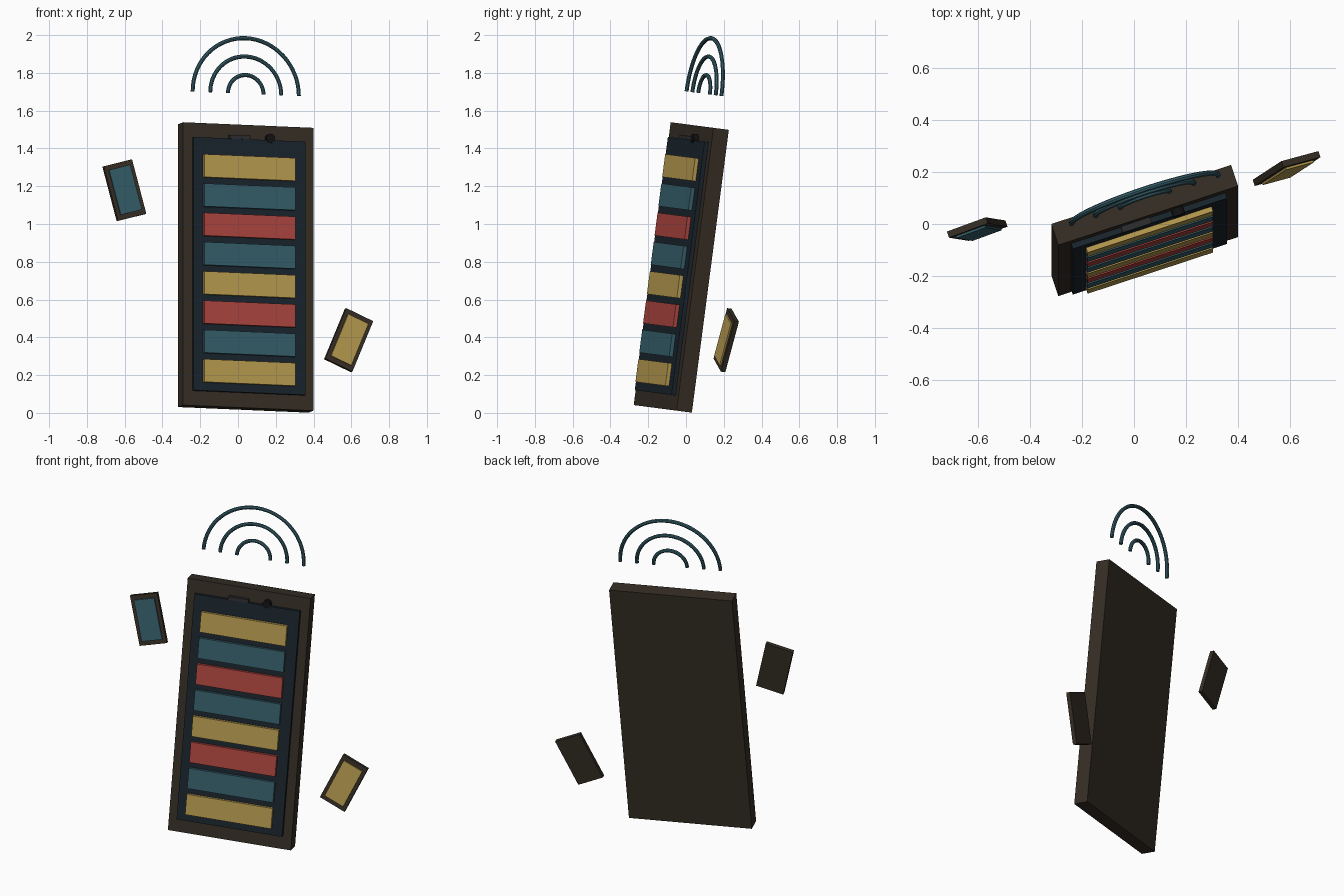
import bpy
from math import pi, cos, sin
from mathutils import Matrix, Vector

if "Cube" in bpy.data.objects:
    bpy.data.objects.remove(bpy.data.objects["Cube"])

# Whole model is posed by one tilted frame: local x = width, y = depth, z = height
POSE = (Matrix.Translation((0.041, -0.025, 0.77))
        @ Matrix.Rotation(-0.13, 4, 'X') @ Matrix.Rotation(0.32, 4, 'Z'))


def material(name, rgb):
    m = bpy.data.materials.new(name)
    m.diffuse_color = (*rgb, 1)
    m.use_nodes = True
    m.node_tree.nodes["Principled BSDF"].inputs["Base Color"].default_value = m.diffuse_color
    return m


BROWN = material("dark_brown", (0.036, 0.027, 0.018))
NAVY = material("navy", (0.010, 0.018, 0.026))
BLACK = material("black", (0.006, 0.006, 0.007))
GREY = material("dark_grey", (0.025, 0.025, 0.027))
YELLOW = material("yellow", (0.48, 0.33, 0.08))
TEAL = material("teal", (0.037, 0.115, 0.145))
RED = material("red", (0.42, 0.06, 0.05))


def box(name, size, loc, mat, frame=POSE):
    bpy.ops.mesh.primitive_cube_add(size=1)
    ob = bpy.context.object
    ob.name = name
    ob.data.transform(Matrix.Diagonal((*size, 1)))
    ob.matrix_world = frame @ Matrix.Translation(loc)
    ob.data.materials.append(mat)
    return ob


# Phone case and raised screen
box("phone_case", (0.727, 0.086, 1.51), (0, 0, 0), BROWN)
box("screen", (0.624, 0.042, 1.352), (0, -0.044, 0), NAVY)

# Coloured rows on the screen
for i, mat in enumerate((YELLOW, TEAL, RED, TEAL, YELLOW, RED, TEAL, YELLOW)):
    box(f"screen_row_{i + 1}", (0.508, 0.024, 0.122),
        (-0.005, -0.073, 0.523 - i * 0.1563), mat)

# Speaker slot and camera lens
box("speaker_slot", (0.118, 0.03, 0.021), (-0.052, -0.053, 0.685), GREY)
bpy.ops.mesh.primitive_cylinder_add(vertices=24, radius=0.024, depth=0.034)
lens = bpy.context.object
lens.name = "camera_lens"
lens.matrix_world = (POSE @ Matrix.Translation((0.116, -0.055, 0.686))
                     @ Matrix.Rotation(pi / 2, 4, 'X'))
lens.data.materials.append(BLACK)
bpy.ops.object.shade_smooth_by_angle()

# Signal arcs above the phone
for i, radius in enumerate((0.099, 0.198, 0.296)):
    cu = bpy.data.curves.new(f"signal_arc_{i + 1}", 'CURVE')
    cu.dimensions = '3D'
    cu.bevel_depth = 0.011
    cu.bevel_resolution = 2
    cu.use_fill_caps = True
    sp = cu.splines.new('POLY')
    n = 32
    sp.points.add(n)
    for k, p in enumerate(sp.points):
        a = pi * k / n
        p.co = (radius * cos(a), 0, radius * sin(a), 1)
    arc = bpy.data.objects.new(f"signal_arc_{i + 1}", cu)
    bpy.context.collection.objects.link(arc)
    arc.matrix_world = POSE @ Matrix.Translation((0, 0, 0.928))
    cu.materials.append(TEAL)
    bpy.ops.object.select_all(action='DESELECT')
    arc.select_set(True)
    bpy.context.view_layer.objects.active = arc
    bpy.ops.object.convert(target='MESH')
    bpy.ops.object.shade_smooth_by_angle()


# Floating cards beside the phone
def card(name, loc, angle, mat):
    frame = POSE @ Matrix.Translation(loc) @ Matrix.Rotation(angle, 4, 'Y')
    box(name, (0.163, 0.025, 0.298), (0, 0, 0), BROWN, frame)
    box(name + "_face", (0.122, 0.014, 0.246), (0, -0.014, 0), mat, frame)


card("left_card", (-0.625, 0.157, 0.406), -0.27, TEAL)
card("right_card", (0.607, 0.100, -0.351), 0.40, YELLOW)
